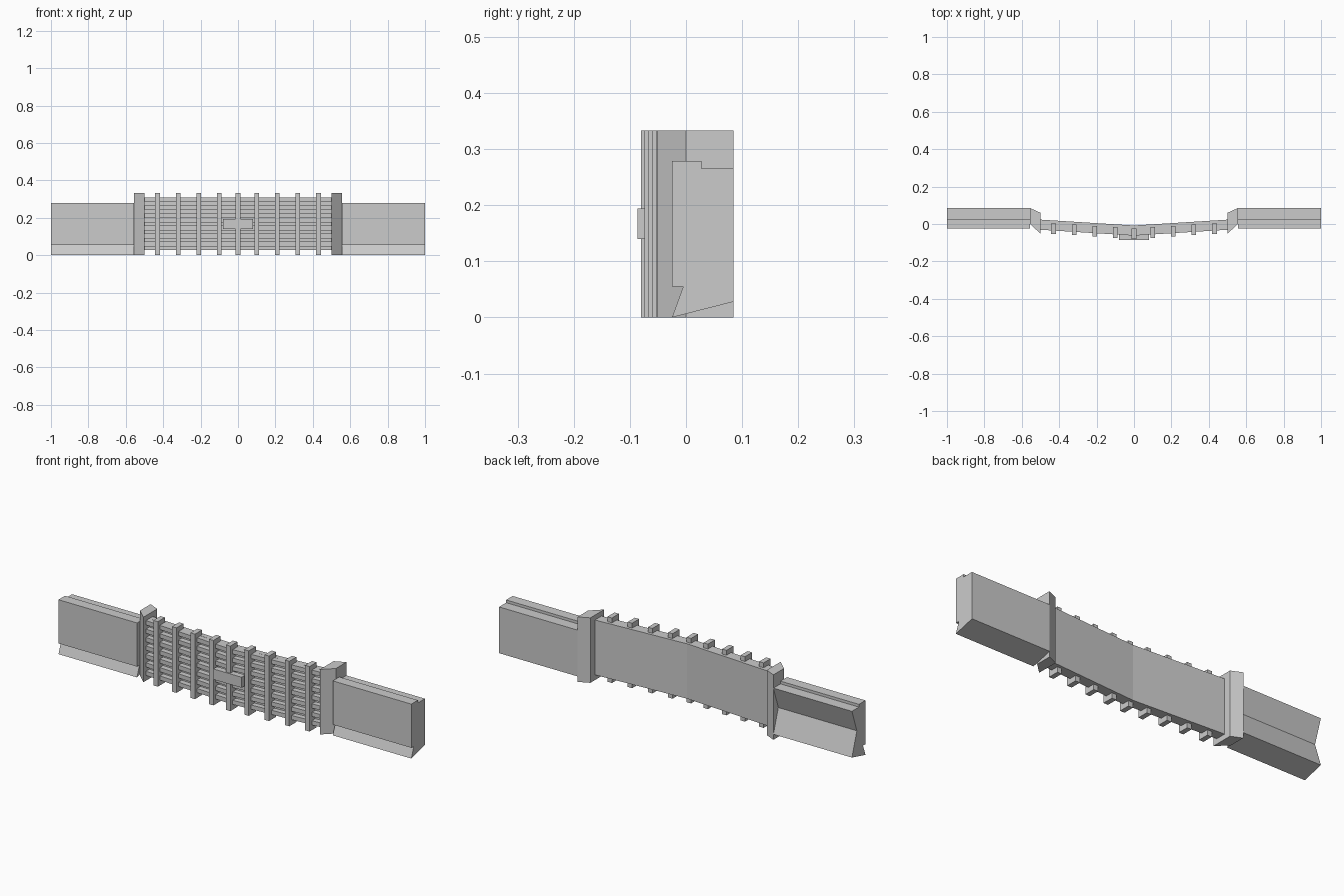
import bpy, bmesh

if "Cube" in bpy.data.objects:
    bpy.data.objects.remove(bpy.data.objects["Cube"])


def prism(name, pts, axis, lo, hi):
    """Extrude a closed 2D profile along x (pts = y,z) or z (pts = x,y)."""
    bm = bmesh.new()
    rings = []
    for t in (lo, hi):
        rings.append([bm.verts.new((t, a, b) if axis == 'x' else (a, b, t)) for a, b in pts])
    n = len(pts)
    bm.faces.new(rings[0])
    bm.faces.new(rings[1])
    for i in range(n):
        j = (i + 1) % n
        bm.faces.new((rings[0][i], rings[0][j], rings[1][j], rings[1][i]))
    bmesh.ops.recalc_face_normals(bm, faces=bm.faces)
    mesh = bpy.data.meshes.new(name)
    bm.to_mesh(mesh)
    bm.free()
    ob = bpy.data.objects.new(name, mesh)
    bpy.context.collection.objects.link(ob)
    return ob


def front(x):
    """Front line of the shallow chevron."""
    return -0.08 + 0.0625 * abs(x)


def chevron(name, near, far, z0, z1):
    xs = (-0.5, 0.0, 0.5)
    pts = [(x, front(x) + near) for x in xs] + [(x, front(x) + far) for x in reversed(xs)]
    return prism(name, pts, 'z', z0, z1)


# Solid side walls; the left one has a pinched back
top = [(-0.025, 0.055), (-0.025, 0.279), (0.028, 0.279), (0.028, 0.265), (0.085, 0.265)]
bottom = [(0.085, 0.028), (-0.025, 0.0), (-0.005, 0.055)]
prism("right_wall", top + bottom, 'x', 0.555, 1.0)
prism("left_wall", top + [(0.045, 0.15)] + bottom, 'x', -1.0, -0.555)

# Angled posts between walls and grille
for side, s in (("left", -1), ("right", 1)):
    pts = [(0.555, 0.0), (0.555, 0.085), (0.5, 0.06), (0.5, -0.052)]
    prism(side + "_post", [(s * x, y) for x, y in pts], 'z', 0.0, 0.333)

# Bent backing panel and horizontal slats
chevron("back_panel", 0.045, 0.072, 0.027, 0.308)
pitch = 0.0432
for i in range(7):
    z = 0.027 + i * pitch
    chevron(f"slat_{i + 1}", 0.018, 0.05, z, z + 0.0216)

# Vertical ribs
for i, x in enumerate((-0.43, -0.32, -0.21, -0.1, 0.0, 0.1, 0.21, 0.32, 0.43)):
    y0, y1 = front(x), front(x) + 0.057
    w = 0.0125
    prism(f"rib_{i + 1}", [(x - w, y0), (x + w, y0), (x + w, y1), (x - w, y1)], 'z', 0.0, 0.333)

# Small plate across the centre rib
prism("centre_plate", [(-0.08, -0.086), (0.08, -0.086), (0.08, -0.055), (-0.08, -0.055)],
      'z', 0.14, 0.194)
